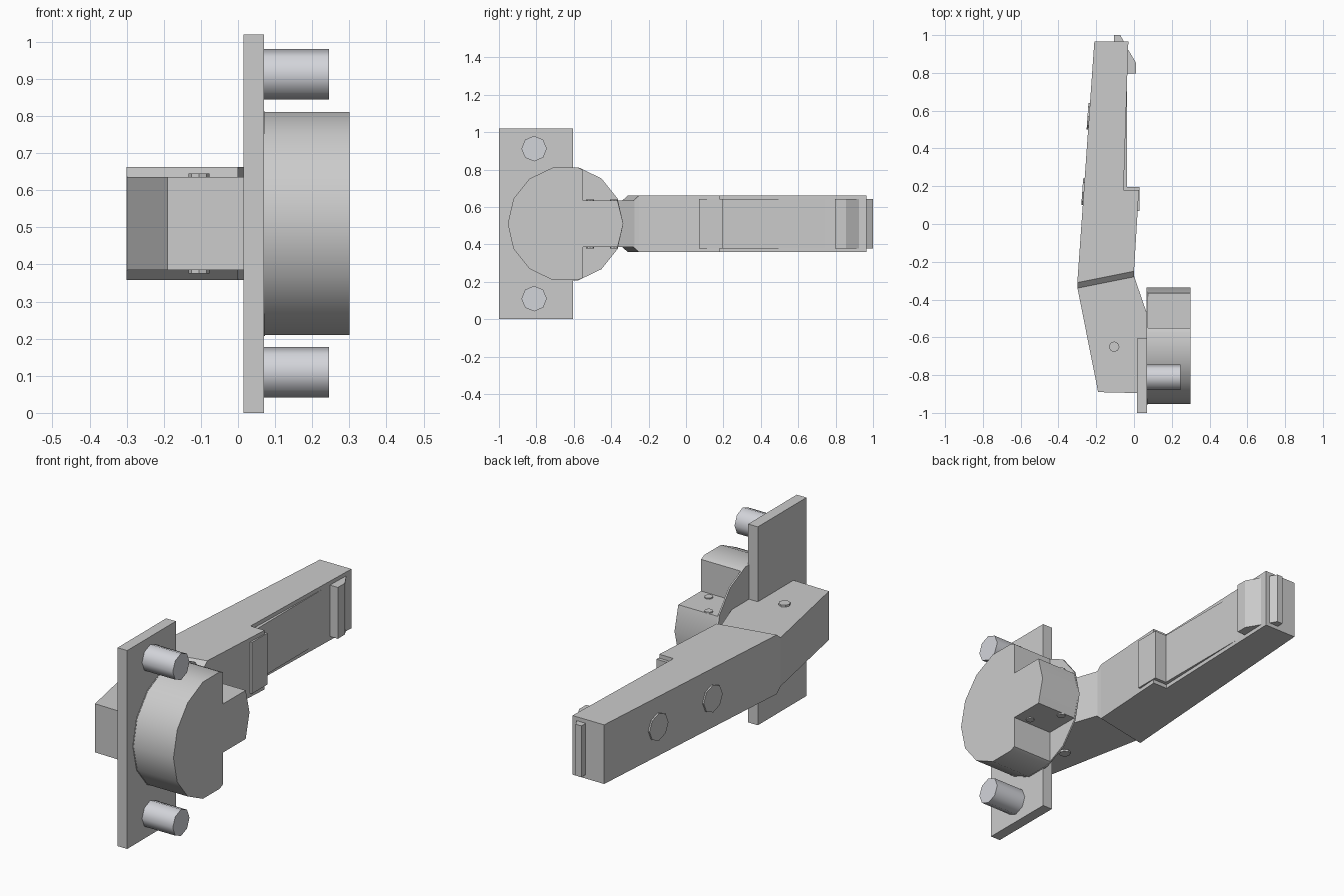
import bpy, bmesh, math
from mathutils import Vector

if "Cube" in bpy.data.objects:
    bpy.data.objects.remove(bpy.data.objects["Cube"])

ZC = 0.51  # mid height of the whole part


def finish(name, bm, smooth=None):
    bmesh.ops.recalc_face_normals(bm, faces=bm.faces)
    me = bpy.data.meshes.new(name)
    bm.to_mesh(me)
    bm.free()
    ob = bpy.data.objects.new(name, me)
    bpy.context.collection.objects.link(ob)
    if smooth:
        bpy.ops.object.select_all(action='DESELECT')
        ob.select_set(True)
        bpy.context.view_layer.objects.active = ob
        bpy.ops.object.shade_smooth_by_angle(angle=math.radians(smooth))
    return ob


def prism_bm(pts, axis, lo, hi):
    """Extrude a profile: axis 'z' takes (x, y) points, 'x' takes (y, z)."""
    bm = bmesh.new()
    co = (lambda p, t: (p[0], p[1], t)) if axis == 'z' else (lambda p, t: (t, p[0], p[1]))
    a = [bm.verts.new(co(p, lo)) for p in pts]
    b = [bm.verts.new(co(p, hi)) for p in pts]
    bm.faces.new(a[::-1])
    bm.faces.new(b)
    for i in range(len(a)):
        j = (i + 1) % len(a)
        bm.faces.new((a[i], a[j], b[j], b[i]))
    return bm


def prism(name, pts, axis, lo, hi, smooth=None):
    return finish(name, prism_bm(pts, axis, lo, hi), smooth)


def ring(n, r, cx, cy):
    return [(cx + r * math.cos(math.tau * i / n), cy + r * math.sin(math.tau * i / n))
            for i in range(n)]


# Mounting plate
prism("mounting_plate", [(-1, 0), (-0.605, 0), (-0.605, 1.02), (-1, 1.02)], 'x', 0.015, 0.07)

# Fixing pins, top and bottom
steel = bpy.data.materials.new("steel")
steel.diffuse_color = (0.65, 0.66, 0.7, 1)
steel.use_nodes = True
steel.node_tree.nodes["Principled BSDF"].inputs["Base Color"].default_value = steel.diffuse_color
for label, z in (("lower", 0.11), ("upper", 0.912)):
    pin = prism(label + "_pin", ring(8, 0.068, -0.812, z), 'x', 0.07, 0.245, 50)
    pin.data.materials.append(steel)

# Round hub: thin full disc behind, thick disc with two corner notches in front
HY, R = -0.645, 0.31
prism("hub_back_disc", ring(14, R, HY, ZC), 'x', 0.065, 0.073, 30)
rest = [p for p in ring(14, R - 0.002, HY, ZC) if p[0] < -0.55 + 0.001]
tongue = [(-0.55, ZC - 0.288), (-0.55, ZC - 0.125), (-0.366, ZC - 0.125),
          (HY + R, ZC), (-0.366, ZC + 0.125), (-0.55, ZC + 0.125), (-0.55, ZC + 0.288)]
prism("hub", tongue + rest, 'x', 0.07, 0.30, 30)

# Lever root behind the plate
prism("lever_root", [(-0.3, -0.335), (0, -0.275), (0.067, -0.47), (0.067, -0.61),
                     (0.015, -0.895), (-0.19, -0.89)], 'z', ZC - 0.125, ZC + 0.125)

# Lever arm with a tapered collar at its lower end
bm = prism_bm([(-0.3, -0.31), (0, -0.25), (0.026, 0.18), (-0.055, 0.18),
               (-0.03, 0.965), (-0.21, 0.965)], 'z', ZC - 0.152, ZC + 0.152)
end = min(bm.faces, key=lambda f: f.calc_center_median().y)
new = bmesh.ops.extrude_face_region(bm, geom=[end])["geom"]
for v in (g for g in new if isinstance(g, bmesh.types.BMVert)):
    v.co += Vector((0, -0.03, 0))
    v.co.z = ZC + (v.co.z - ZC) * 0.125 / 0.152
bmesh.ops.delete(bm, geom=[end], context='FACES_ONLY')
finish("lever_arm", bm)

# Inner pad, catch hook and end tab, all inset from the arm edges
inset = {
    "arm_pad": [(-0.1, 0.07), (0.03, 0.07), (0.03, 0.197), (-0.037, 0.197),
                (-0.037, 0.75), (-0.1, 0.75)],
    "catch_hook": [(-0.06, 0.797), (0.01, 0.797), (0.01, 0.855), (-0.032, 0.925), (-0.06, 0.925)],
    "end_tab": [(-0.105, 0.95), (-0.045, 0.95), (-0.053, 0.965), (-0.073, 1.0), (-0.105, 1.0)],
}
for name, pts in inset.items():
    prism(name, pts, 'z', ZC - 0.132, ZC + 0.132)

# Screw heads on top and bottom faces
for label, x, y, r, h in (("root_screw", -0.105, -0.65, 0.028, 0.135),
                          ("hub_screw_a", 0.14, -0.385, 0.021, 0.131),
                          ("hub_screw_b", 0.23, -0.513, 0.021, 0.131)):
    for side, s in (("top", 1), ("bottom", -1)):
        lo, hi = sorted((ZC + s * 0.11, ZC + s * h))
        prism(f"{label}_{side}", ring(8, r, x, y), 'z', lo, hi)

# Round buttons on the outer face, tilted with the arm
for label, x, y in (("front", -0.266, 0.17), ("rear", -0.238, 0.57)):
    button = prism(label + "_button", ring(8, 0.07, 0, 0), 'x', -0.008, 0.01)
    button.location = (x, y, ZC)
    button.rotation_euler.z = -math.atan2(0.09, 1.275)
